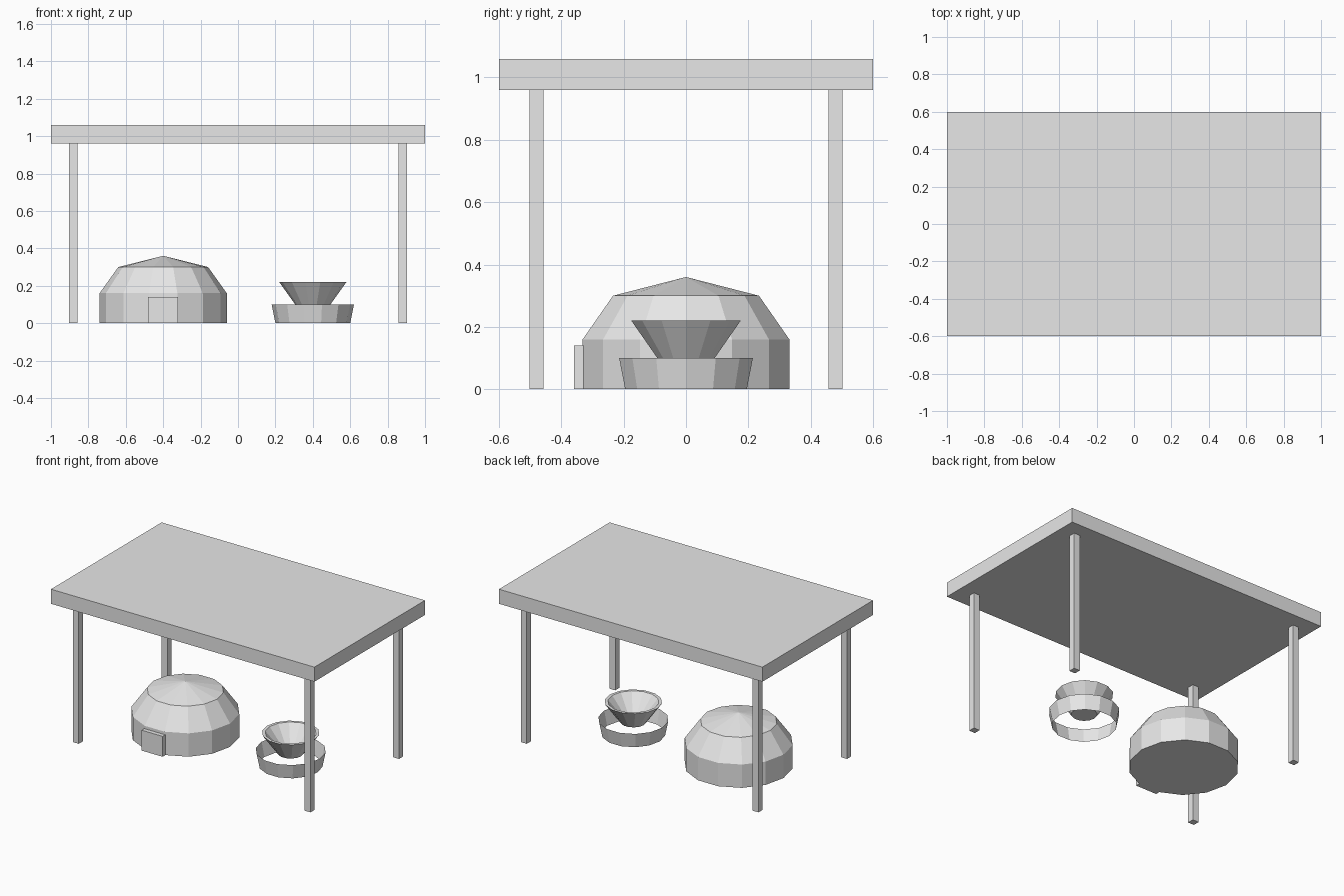
import bpy
import bmesh
from math import cos, sin, tau

cube = bpy.data.objects.get("Cube")
if cube:
    bpy.data.objects.remove(cube, do_unlink=True)

SIDES = 14

# One plain grey for everything
grey = bpy.data.materials.new("plain grey")
grey.use_nodes = True
colour = (0.8, 0.8, 0.8, 1)
grey.diffuse_color = colour
grey.node_tree.nodes["Principled BSDF"].inputs["Base Color"].default_value = colour


def finish(name, bm):
    bmesh.ops.recalc_face_normals(bm, faces=bm.faces)
    mesh = bpy.data.meshes.new(name)
    bm.to_mesh(mesh)
    bm.free()
    mesh.materials.append(grey)
    obj = bpy.data.objects.new(name, mesh)
    bpy.context.collection.objects.link(obj)
    return obj


def box(name, centre, size):
    bm = bmesh.new()
    bmesh.ops.create_cube(bm, size=1)
    bmesh.ops.scale(bm, vec=size, verts=bm.verts)
    bmesh.ops.translate(bm, vec=centre, verts=bm.verts)
    return finish(name, bm)


def lathe(name, x, profile):
    """Turn (radius, height) points around the upright axis at x; radius 0 is a tip."""
    bm = bmesh.new()
    rings = []
    for r, z in profile:
        count = SIDES if r else 1
        rings.append([bm.verts.new((x + r * cos(tau * i / SIDES), r * sin(tau * i / SIDES), z))
                      for i in range(count)])
    for low, high in zip(rings, rings[1:]):
        for i in range(SIDES):
            j = i + 1
            corners = [low[i % len(low)], low[j % len(low)],
                       high[j % len(high)], high[i % len(high)]]
            bm.faces.new(list(dict.fromkeys(corners)))
    return finish(name, bm)


# Flat roof on four posts
box("roof", (0, 0, 1.01), (2, 1.2, 0.1))
for side, x in (("left", 0.88), ("right", -0.88)):
    for end, y in (("front", -0.48), ("back", 0.48)):
        box(f"{end}_{side}_post", (x, y, 0.48), (0.045, 0.045, 0.96))

# Closed faceted dome with a low pointed cap, and its door
lathe("dome", -0.4, [(0, 0), (0.34, 0), (0.34, 0.16), (0.24, 0.3), (0, 0.36)])
box("dome_door", (-0.4, -0.34, 0.07), (0.16, 0.04, 0.14))

# Open flared ring with a bowl held above it
lathe("base_ring", 0.4, [(0.2, 0), (0.22, 0.1)])
lathe("bowl", 0.4, [(0, 0.08), (0.08, 0.08), (0.18, 0.22),
                    (0.16, 0.22), (0.06, 0.1), (0, 0.1)])
